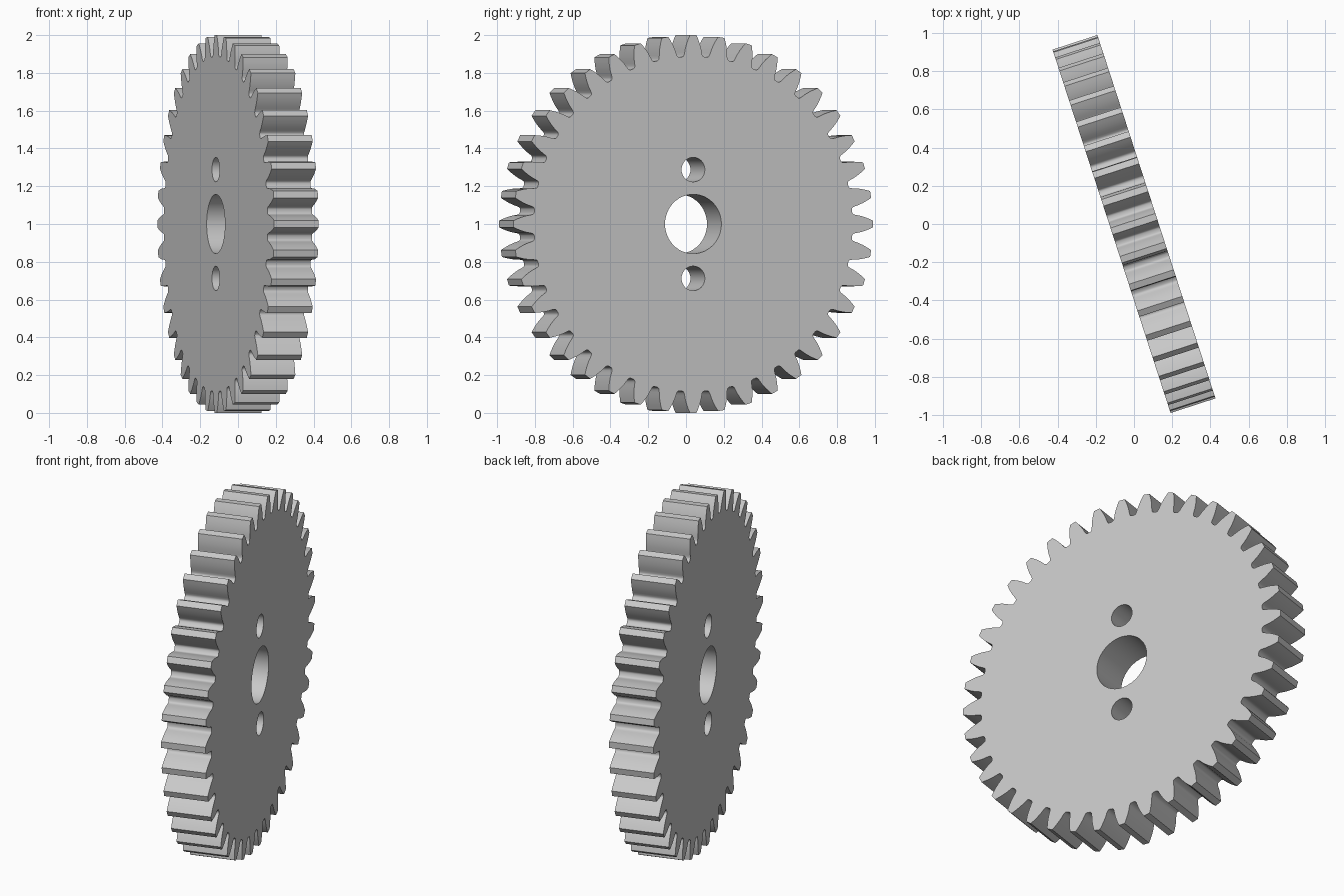
import bpy, bmesh
from math import sin, cos, tan, acos, pi, radians
from mathutils import Matrix

cube = bpy.data.objects.get("Cube")
if cube:
    bpy.data.objects.remove(cube, do_unlink=True)

TEETH = 40
TIP_R = 1.0
MODULE = 2 * TIP_R / (TEETH + 2)
PITCH_R = MODULE * TEETH / 2
PRESSURE = radians(20)
BASE_R = PITCH_R * cos(PRESSURE)
ROOT_R = 0.887
THICKNESS = 0.247
TURN = radians(18)


def involute(a):
    return tan(a) - a


def half_angle(r):
    """Half the angle a tooth spans at radius r."""
    return pi / (2 * TEETH) + involute(PRESSURE) - involute(acos(BASE_R / r))


def circle(radius, cy=0.0, count=48):
    return [(radius * cos(2 * pi * i / count), cy + radius * sin(2 * pi * i / count))
            for i in range(count)]


# Tooth flank from the rounded root up to the tip: (radius, half angle)
flank = [(ROOT_R, 0.069), (ROOT_R + 0.003, 0.061), (ROOT_R + 0.01, 0.056)]
flank += [(r, half_angle(r)) for r in (0.91, 0.93, 0.955, 0.98, TIP_R)]
tooth = [(r, -h) for r, h in flank] + [(r, h) for r, h in reversed(flank)]

outline = []
for i in range(TEETH):
    centre = 2 * pi * i / TEETH
    outline += [(r * cos(centre + a), r * sin(centre + a)) for r, a in tooth]

# Filled profile with the bore and two pin holes
curve = bpy.data.curves.new("gear_profile", 'CURVE')
curve.dimensions = '2D'
curve.fill_mode = 'BOTH'
curve.extrude = THICKNESS / 2
for loop in (outline, circle(0.157), circle(0.065, 0.288, 32), circle(0.065, -0.288, 32)):
    spline = curve.splines.new('POLY')
    spline.points.add(len(loop) - 1)
    for point, (x, y) in zip(spline.points, loop):
        point.co = (x, y, 0, 1)
    spline.use_cyclic_u = True

helper = bpy.data.objects.new("gear_profile", curve)
bpy.context.collection.objects.link(helper)
bpy.context.view_layer.update()
graph = bpy.context.evaluated_depsgraph_get()
mesh = bpy.data.meshes.new_from_object(helper.evaluated_get(graph))
bpy.data.objects.remove(helper, do_unlink=True)

# Stand the gear upright with its axle turned in the ground plane
c, s = cos(TURN), sin(TURN)
mesh.transform(Matrix(((-s, 0, c, 0), (c, 0, s, 0), (0, 1, 0, TIP_R), (0, 0, 0, 1))))
bm = bmesh.new()
bm.from_mesh(mesh)
bmesh.ops.remove_doubles(bm, verts=bm.verts, dist=0.0001)
bmesh.ops.recalc_face_normals(bm, faces=bm.faces)
bm.to_mesh(mesh)
bm.free()

# Plain grey metal
grey = bpy.data.materials.new("light_grey")
grey.use_nodes = True
colour = (0.58, 0.58, 0.58, 1)
grey.diffuse_color = colour
grey.node_tree.nodes["Principled BSDF"].inputs["Base Color"].default_value = colour
mesh.materials.clear()
mesh.materials.append(grey)

gear = bpy.data.objects.new("spur_gear", mesh)
bpy.context.collection.objects.link(gear)
bpy.ops.object.select_all(action='DESELECT')
gear.select_set(True)
bpy.context.view_layer.objects.active = gear
bpy.ops.object.shade_smooth_by_angle(angle=radians(35))
